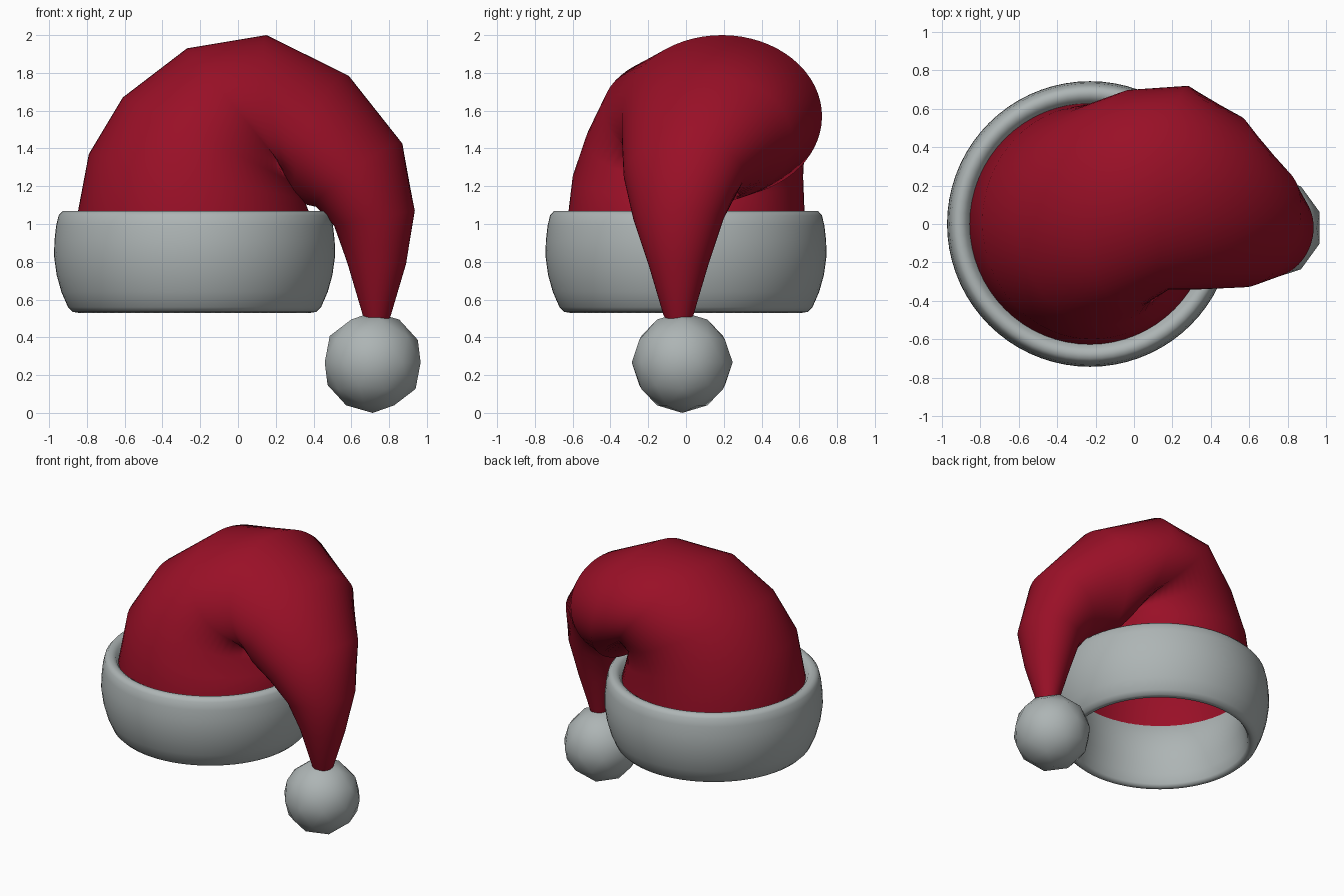
import bpy, bmesh, math
from mathutils import Vector

if "Cube" in bpy.data.objects:
    bpy.data.objects.remove(bpy.data.objects["Cube"])


def material(name, rgb):
    m = bpy.data.materials.new(name)
    m.diffuse_color = (*rgb, 1)
    m.use_nodes = True
    m.node_tree.nodes["Principled BSDF"].inputs["Base Color"].default_value = m.diffuse_color
    return m


red = material("red cloth", (0.32, 0.005, 0.02))
grey = material("pale grey fur", (0.42, 0.46, 0.46))


def loft(name, rings, mat, close=False):
    """Skin a list of equal-length point rings with smooth quads."""
    bm = bmesh.new()
    vs = [[bm.verts.new(p) for p in r] for r in rings]
    n = len(vs[0])
    for i in range(len(vs) if close else len(vs) - 1):
        a, b = vs[i], vs[(i + 1) % len(vs)]
        for j in range(n):
            k = (j + 1) % n
            bm.faces.new((a[j], a[k], b[k], b[j])).smooth = True
    bmesh.ops.recalc_face_normals(bm, faces=bm.faces)
    me = bpy.data.meshes.new(name)
    bm.to_mesh(me)
    bm.free()
    me.materials.append(mat)
    ob = bpy.data.objects.new(name, me)
    bpy.context.collection.objects.link(ob)
    return ob


# Drooping cloth: outer point (x, z), inner point (x, z), centre y, half width, yaw
sections = [
    ((-0.84, 0.56), (0.38, 0.56), 0.00, 0.61, 0.00),
    ((-0.86, 1.00), (0.40, 1.00), 0.00, 0.63, 0.00),
    ((-0.79, 1.37), (0.35, 1.13), 0.01, 0.61, 0.00),
    ((-0.61, 1.67), (0.29, 1.22), 0.05, 0.58, 0.00),
    ((-0.27, 1.93), (0.25, 1.29), 0.13, 0.57, 0.00),
    ((0.15, 2.00), (0.31, 1.14), 0.19, 0.53, 0.05),
    ((0.57, 1.79), (0.33, 1.11), 0.11, 0.45, 0.10),
    ((0.86, 1.43), (0.42, 1.09), -0.01, 0.32, 0.07),
    ((0.935, 1.07), (0.51, 0.99), -0.04, 0.24, 0.02),
    ((0.89, 0.79), (0.58, 0.79), -0.04, 0.16, 0.00),
    ((0.81, 0.52), (0.66, 0.52), -0.04, 0.08, 0.00),
    ((0.78, 0.44), (0.68, 0.44), -0.03, 0.05, 0.00),
]
N = 64
rings = []
for (ox, oz), (ix, iz), y, w, yaw in sections:
    c = Vector(((ox + ix) / 2, y, (oz + iz) / 2))
    u = Vector(((ox - ix) / 2, 0, (oz - iz) / 2))
    v = Vector((yaw, w, 0))
    rings.append([c + u * math.cos(t) + v * math.sin(t)
                  for t in (2 * math.pi * j / N for j in range(N))])
loft("cloth_cone", rings, red)

# Fur brim: closed (radius, height) cross-section turned around the head opening
profile = [(0.615, 0.53), (0.645, 0.535), (0.67, 0.56), (0.705, 0.64),
           (0.73, 0.73), (0.744, 0.83), (0.742, 0.91), (0.733, 0.99),
           (0.72, 1.045), (0.70, 1.068), (0.67, 1.07), (0.645, 1.055),
           (0.62, 1.01), (0.585, 0.92), (0.57, 0.82), (0.57, 0.72),
           (0.585, 0.62), (0.60, 0.55)]
turn = [2 * math.pi * j / 72 for j in range(72)]
loft("fur_brim", [[(-0.23 + r * math.cos(t), r * math.sin(t), z) for t in turn]
                  for r, z in profile], grey, close=True)

# Pompom at the tip
bpy.ops.mesh.primitive_ico_sphere_add(subdivisions=2, radius=0.267,
                                      location=(0.713, -0.02, 0.267))
pom = bpy.context.object
pom.name = "pompom"
pom.data.materials.append(grey)
bpy.ops.object.shade_smooth()
